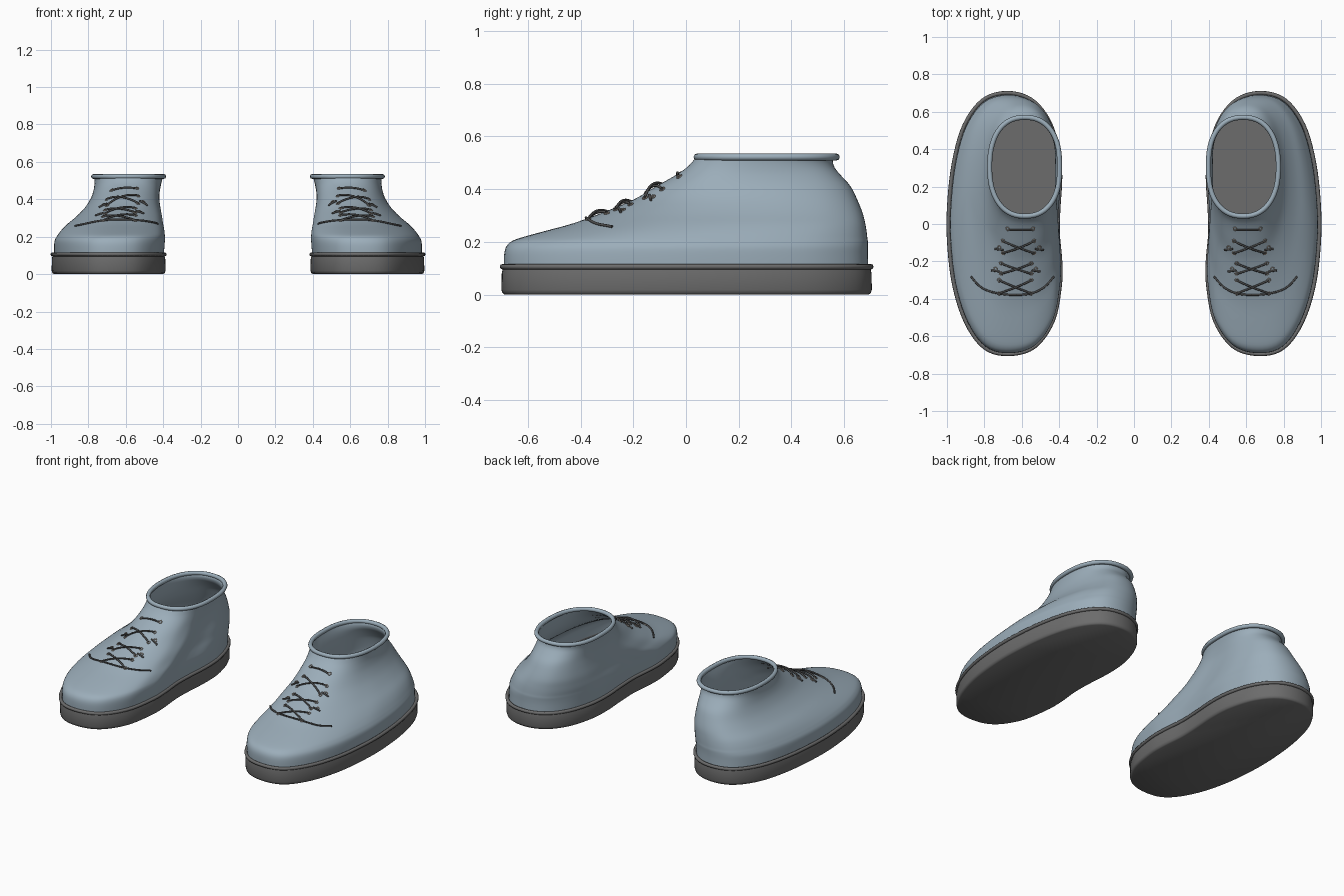
import bpy, bmesh, math
from mathutils import Vector
from mathutils.bvhtree import BVHTree

if "Cube" in bpy.data.objects:
    bpy.data.objects.remove(bpy.data.objects["Cube"])


def material(name, rgb):
    m = bpy.data.materials.new(name)
    m.diffuse_color = (*rgb, 1)
    m.use_nodes = True
    m.node_tree.nodes["Principled BSDF"].inputs["Base Color"].default_value = m.diffuse_color
    return m


BLUE = material("blue_grey_leather", (0.33, 0.42, 0.49))
RUBBER = material("dark_grey_rubber", (0.15, 0.15, 0.15))
CORD = material("charcoal_cord", (0.08, 0.08, 0.08))
METAL = material("dull_metal", (0.38, 0.34, 0.30))


def smooth_path(keys, steps, closed=False):
    """Catmull-Rom samples through key tuples of any size."""
    n = len(keys)
    get = (lambda i: keys[i % n]) if closed else (lambda i: keys[min(max(i, 0), n - 1)])
    out = []
    for i in range(n if closed else n - 1):
        a, b, c, d = (get(i + k) for k in (-1, 0, 1, 2))
        for s in range(steps):
            t = s / steps
            out.append(tuple(0.5 * (2 * q + (r - p) * t + (2 * p - 5 * q + 4 * r - w) * t * t
                                    + (3 * q - p - 3 * r + w) * t ** 3)
                             for p, q, r, w in zip(a, b, c, d)))
    return out if closed else out + [keys[-1]]


def finish(ob, mat, angle=40):
    """Colour, shade, and mirror a part to make the other shoe."""
    ob.data.materials.clear()
    ob.data.materials.append(mat)
    bpy.ops.object.select_all(action='DESELECT')
    ob.select_set(True)
    bpy.context.view_layer.objects.active = ob
    bpy.ops.object.shade_smooth_by_angle(angle=math.radians(angle))
    ob.modifiers.new("other_shoe", 'MIRROR').use_mirror_merge = False
    return ob


def loft(name, rings, mat, caps=False, angle=40):
    bm = bmesh.new()
    rows = [[bm.verts.new(p) for p in ring] for ring in rings]
    n = len(rows[0])
    for lo, hi in zip(rows, rows[1:]):
        for i in range(n):
            j = (i + 1) % n
            bm.faces.new((lo[i], lo[j], hi[j], hi[i]))
    if caps:
        bm.faces.new(rows[0][::-1])
        bm.faces.new(rows[-1])
    me = bpy.data.meshes.new(name)
    bm.to_mesh(me)
    bm.free()
    ob = bpy.data.objects.new(name, me)
    bpy.context.collection.objects.link(ob)
    return finish(ob, mat, angle)


def tube(name, paths, radius, mat, closed=False):
    cu = bpy.data.curves.new(name, 'CURVE')
    cu.dimensions = '3D'
    cu.bevel_depth = radius
    cu.bevel_resolution = 2
    cu.use_fill_caps = True
    for pts in paths:
        sp = cu.splines.new('POLY')
        sp.points.add(len(pts) - 1)
        for p, co in zip(sp.points, pts):
            p.co = (*co, 1)
        sp.use_cyclic_u = closed
    ob = bpy.data.objects.new(name, cu)
    bpy.context.collection.objects.link(ob)
    bpy.ops.object.select_all(action='DESELECT')
    ob.select_set(True)
    bpy.context.view_layer.objects.active = ob
    bpy.ops.object.convert(target='MESH')
    return finish(bpy.context.object, mat, 60)


# Foot outline, counterclockwise from the toe
outline = smooth_path([
    (0.67, -0.70), (0.80, -0.665), (0.90, -0.53), (0.965, -0.33), (0.993, -0.1),
    (0.993, 0.1), (0.967, 0.33), (0.91, 0.53), (0.81, 0.665), (0.68, 0.705),
    (0.55, 0.67), (0.455, 0.56), (0.402, 0.40), (0.39, 0.25), (0.40, 0.08),
    (0.403, -0.05), (0.39, -0.2), (0.392, -0.33), (0.43, -0.52), (0.53, -0.66)], 5, True)
xs, ys = [p[0] for p in outline], [p[1] for p in outline]
X0, X1, Y0, Y1 = min(xs), max(xs), min(ys), max(ys)
unit = [(2 * (x - X0) / (X1 - X0) - 1, 2 * (y - Y0) / (Y1 - Y0) - 1) for x, y in outline]


def section(z, y0, y1, x0, x1, w):
    """Foot outline fitted to a box, blended by w toward a rounded oval."""
    ring = []
    for u, v in unit:
        a = math.atan2(v, u)
        r = (abs(math.cos(a)) ** 2.3 + abs(math.sin(a)) ** 2.3) ** (-1 / 2.3)
        u += w * (r * math.cos(a) - u)
        v += w * (r * math.sin(a) - v)
        ring.append(((x0 + x1) / 2 + u * (x1 - x0) / 2, (y0 + y1) / 2 + v * (y1 - y0) / 2, z))
    return ring


# Sole with a softened lower edge, and the welt around its top
def sole_ring(z, d):
    return section(z, Y0 + d, Y1 - d, X0 + d, X1 - d, 0)


loft("sole", [sole_ring(0, 0.012), sole_ring(0.006, 0.004), sole_ring(0.018, 0),
              sole_ring(0.08, 0.001), sole_ring(0.10, 0.005)], RUBBER, caps=True)
tube("welt", [sole_ring(0.106, 0.004)], 0.0105, RUBBER, closed=True)

# Upper: z, front, back, inner side, outer side, roundness
levels = [
    (0.100, -0.69, 0.692, 0.397, 0.983, 0), (0.15, -0.69, 0.69, 0.393, 0.983, 0),
    (0.18, -0.683, 0.69, 0.391, 0.98, 0), (0.200, -0.665, 0.69, 0.391, 0.97, 0),
    (0.215, -0.63, 0.688, 0.392, 0.96, 0), (0.24, -0.54, 0.685, 0.395, 0.94, 0),
    (0.27, -0.43, 0.68, 0.40, 0.91, 0.05), (0.31, -0.32, 0.67, 0.405, 0.862, 0.15),
    (0.36, -0.20, 0.65, 0.413, 0.815, 0.35), (0.41, -0.115, 0.625, 0.418, 0.785, 0.55),
    (0.45, -0.045, 0.59, 0.415, 0.772, 0.75), (0.48, 0.0, 0.565, 0.41, 0.768, 0.85),
    (0.505, 0.025, 0.557, 0.404, 0.768, 0.9), (0.522, 0.038, 0.563, 0.40, 0.77, 0.9)]
rings = [section(*k) for k in smooth_path(levels, 3)]
upper = loft("upper", rings, BLUE, angle=80)
tube("collar", [section(0.522, 0.042, 0.57, 0.397, 0.772, 0.9)], 0.0135, BLUE, closed=True)

# Laces follow the upper's surface
surface = BVHTree.FromPolygons([v.co for v in upper.data.vertices],
                               [p.vertices[:] for p in upper.data.polygons])


def drop(x, y, lift=0.004):
    hit, normal, _, _ = surface.ray_cast(Vector((x, y, 2)), Vector((0, 0, -1)))
    normal = normal if normal.z > 0 else -normal
    return hit + normal * lift, normal


def strand(a, b, lift=0.004, arch=0.0):
    return [drop(a[0] + (b[0] - a[0]) * t / 8, a[1] + (b[1] - a[1]) * t / 8,
                 lift + arch * math.sin(math.pi * t / 8))[0] for t in range(9)]


strands, eyelets = [], []
# Each row: left, right, front, back of a crossing
for x0, x1, y0, y1 in [(0.55, 0.72, -0.37, -0.30), (0.55, 0.71, -0.265, -0.21),
                       (0.535, 0.70, -0.155, -0.09)]:
    strands.append(strand((x0, y0), (x1, y1), arch=0.004))
    strands.append(strand((x0, y1), (x1, y0), arch=0.010))
    eyelets += [(x0, y1), (x1, y1), (x0, y0), (x1, y0)]
for y, x0, x1 in [(-0.25, 0.525, 0.74), (-0.135, 0.507, 0.72)]:
    for x in (x0, x1):
        strands.append(strand((x - 0.022, y - 0.003), (x + 0.022, y + 0.003)))
        eyelets.append((x, y + 0.01))
strands.append(strand((0.55, -0.03), (0.665, -0.03)))
eyelets += [(0.54, -0.025), (0.675, -0.025)]
loose = smooth_path([(0.43, -0.28), (0.48, -0.335), (0.55, -0.37), (0.65, -0.378),
                     (0.75, -0.365), (0.82, -0.335), (0.87, -0.28)], 5)
strands.append([drop(x, y)[0] for x, y in loose])
tube("laces", strands, 0.0052, CORD)

# Eyelet rings lying on the surface
loops = []
for x, y in eyelets:
    c, n = drop(x, y, 0.002)
    side = n.cross(Vector((0, 1, 0))).normalized()
    up = n.cross(side)
    loops.append([c + 0.009 * (side * math.cos(k * math.pi / 5) + up * math.sin(k * math.pi / 5))
                  for k in range(10)])
tube("eyelets", loops, 0.003, METAL, closed=True)
